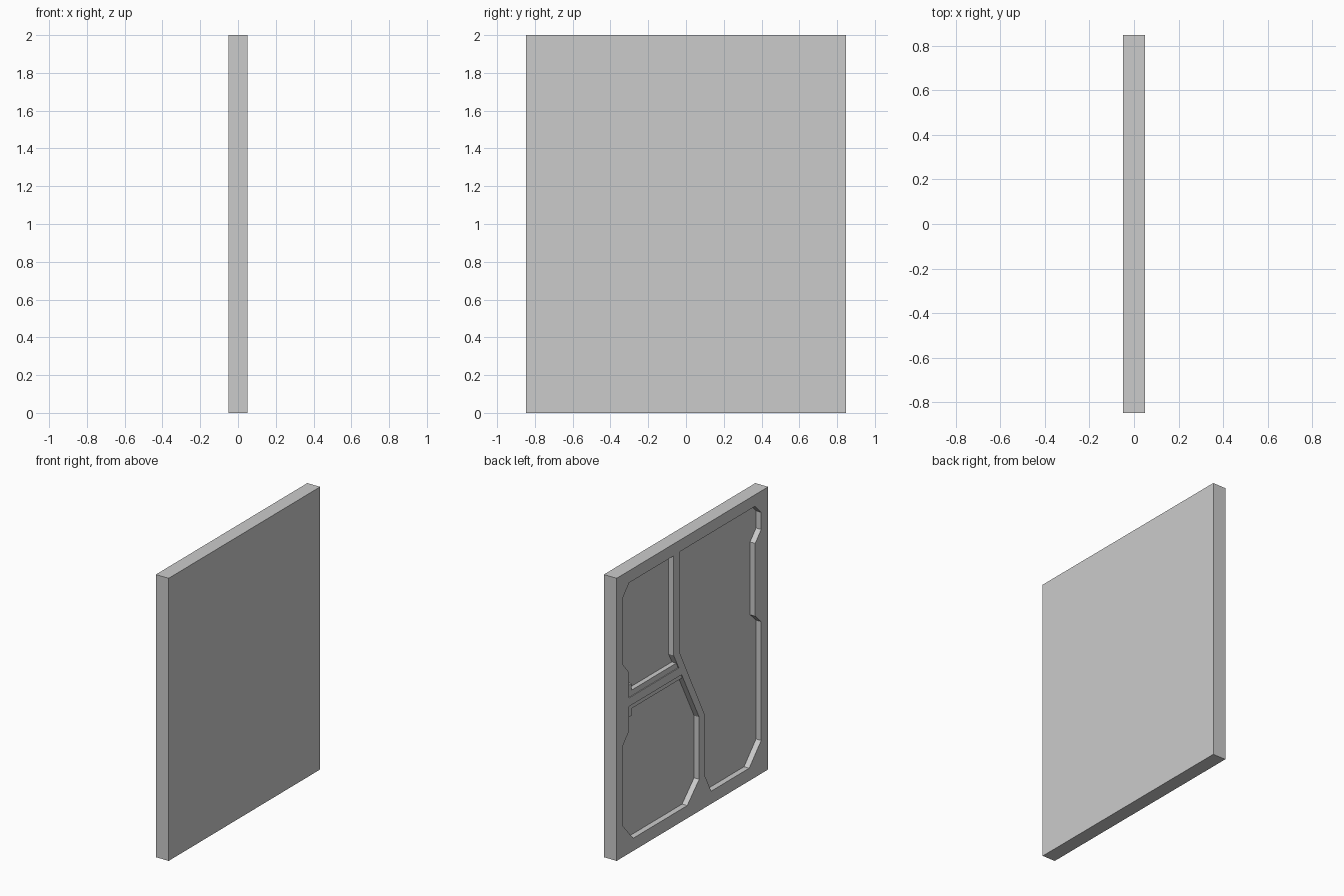
import bpy, bmesh

if "Cube" in bpy.data.objects:
    bpy.data.objects.remove(bpy.data.objects["Cube"])

HALF_T, HALF_W, HEIGHT = 0.05, 0.847, 2.0
FLOOR = -0.01                     # x of the pocket floors (0.04 deep from the -x face)


def prism(name, profile, x0, x1):
    """Extrude a (y, z) outline from x0 to x1."""
    bm = bmesh.new()
    face = bm.faces.new([bm.verts.new((x0, y, z)) for y, z in profile])
    ext = bmesh.ops.extrude_face_region(bm, geom=[face])
    verts = [g for g in ext["geom"] if isinstance(g, bmesh.types.BMVert)]
    bmesh.ops.translate(bm, verts=verts, vec=(x1 - x0, 0, 0))
    bmesh.ops.recalc_face_normals(bm, faces=bm.faces)
    mesh = bpy.data.meshes.new(name)
    bm.to_mesh(mesh)
    bm.free()
    obj = bpy.data.objects.new(name, mesh)
    bpy.context.collection.objects.link(obj)
    return obj


def divider_y(z):
    """Slanted edge of the left pocket, where the crossbar meets the divider."""
    return 0.209 + (z - 1.21) * 0.285 / 0.545


# Solid slab
panel = prism("panel", [(-HALF_W, 0), (HALF_W, 0), (HALF_W, HEIGHT), (-HALF_W, HEIGHT)],
              -HALF_T, HALF_T)

# Tall pocket with a notched outer edge
tall_pocket = [(0.142, 1.918), (-0.702, 1.918), (-0.769, 1.849), (-0.769, 1.728),
               (-0.702, 1.655), (-0.702, 1.14), (-0.769, 1.076), (-0.769, 0.235),
               (-0.635, 0.09), (-0.21, 0.09), (-0.137, 0.23), (-0.137, 0.66),
               (0.142, 1.205)]

# Second pocket, later split by the crossbar
split_pocket = [(0.209, 1.915), (0.707, 1.915), (0.78, 1.833), (0.78, 1.365),
                (0.707, 1.28), (0.707, 0.869), (0.78, 0.783), (0.78, 0.223),
                (0.662, 0.09), (0.058, 0.09), (-0.076, 0.225), (-0.076, 0.665),
                (0.209, 1.21)]

# Cut both pockets out of the slab
for i, outline in enumerate((tall_pocket, split_pocket)):
    cutter = prism(f"pocket_cutter_{i}", outline, -0.1, FLOOR)
    cutter.hide_render = True
    mod = panel.modifiers.new("pocket", 'BOOLEAN')
    mod.operation = 'DIFFERENCE'
    mod.solver = 'EXACT'
    mod.object = cutter
    bpy.context.view_layer.objects.active = panel
    bpy.ops.object.modifier_apply(modifier=mod.name)
    bpy.data.objects.remove(cutter)

# Crossbar flush with the face
prism("crossbar", [(0.707, 1.04), (divider_y(1.04), 1.04),
                   (divider_y(1.10), 1.10), (0.707, 1.10)], -HALF_T, FLOOR)

# Slightly recessed ledge behind the crossbar, flared at the outer end
prism("crossbar_ledge", [(0.707, 0.96), (0.67, 0.96), (0.67, 1.01), (divider_y(1.01), 1.01),
                         (divider_y(1.14), 1.14), (0.67, 1.14), (0.67, 1.187), (0.707, 1.187)],
      -HALF_T + 0.006, FLOOR)
